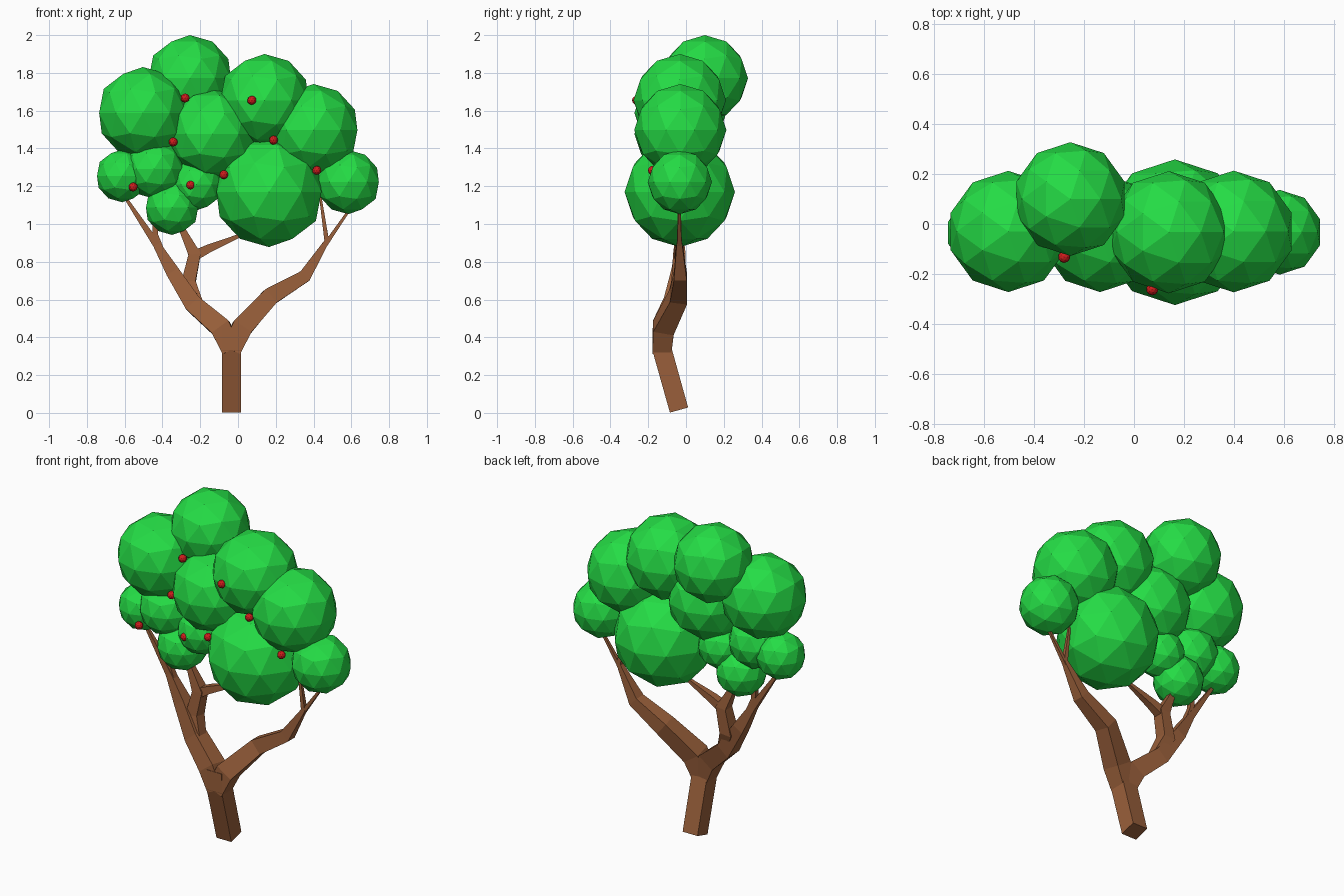
import bpy, bmesh
from mathutils import Vector, Matrix

if "Cube" in bpy.data.objects:
    bpy.data.objects.remove(bpy.data.objects["Cube"])


def material(name, rgb):
    m = bpy.data.materials.new(name)
    m.diffuse_color = (*rgb, 1)
    m.use_nodes = True
    m.node_tree.nodes["Principled BSDF"].inputs["Base Color"].default_value = m.diffuse_color
    return m


GREEN = material("leaf green", (0.018, 0.72, 0.06))
BROWN = material("bark brown", (0.32, 0.115, 0.043))
RED = material("berry red", (0.62, 0.012, 0.012))


def finish(name, bm, mat):
    bmesh.ops.recalc_face_normals(bm, faces=bm.faces)
    mesh = bpy.data.meshes.new(name)
    bm.to_mesh(mesh)
    bm.free()
    mesh.materials.append(mat)
    ob = bpy.data.objects.new(name, mesh)
    bpy.context.collection.objects.link(ob)


def ball(name, x, y, z, r, mat):
    bm = bmesh.new()
    bmesh.ops.create_icosphere(bm, subdivisions=2, radius=r,
                               matrix=Matrix.Translation((x, y, z)))
    finish(name, bm, mat)


def limb(name, path):
    """Square-section tapered tube through (x, y, z, half width) points."""
    bm = bmesh.new()
    pts = [Vector(p[:3]) for p in path]
    rings = []
    for i, p in enumerate(pts):
        t = Vector((0, 0, 0))
        if i > 0:
            t += (p - pts[i - 1]).normalized()
        if i < len(pts) - 1:
            t += (pts[i + 1] - p).normalized()
        t.normalize()
        side = Vector((0, 1, 0)).cross(t).normalized()
        back = t.cross(side)
        w = path[i][3]
        rings.append([bm.verts.new(p + side * w * a + back * w * b)
                      for a, b in ((-1, -1), (1, -1), (1, 1), (-1, 1))])
    for r0, r1 in zip(rings, rings[1:]):
        for k in range(4):
            n = (k + 1) % 4
            bm.faces.new((r0[k], r0[n], r1[n], r1[k]))
    bm.faces.new(rings[0][::-1])
    bm.faces.new(rings[-1])
    finish(name, bm, BROWN)


# Trunk and limbs
limb("trunk", [(-.035, -.037, .015, .05), (-.035, -.128, .34, .051),
               (-.035, -.128, .45, .05)])
limb("left_limb", [(-.035, -.128, .33, .05), (-.09, -.12, .45, .055),
                   (-.235, -.07, .575, .047), (-.345, -.04, .745, .036),
                   (-.43, -.035, .89, .02), (-.61, -.035, 1.16, .007)])
limb("right_limb", [(-.035, -.128, .33, .05), (.02, -.12, .45, .055),
                    (.17, -.04, .615, .046), (.355, -.03, .725, .034),
                    (.47, -.035, .91, .013), (.435, -.035, 1.15, .006)])
limb("middle_limb", [(-.21, -.075, .57, .03), (-.262, -.04, .69, .038),
                     (-.23, -.035, .84, .033), (-.29, -.035, .96, .018),
                     (-.34, -.035, 1.08, .012)])
# Twigs
limb("left_twig", [(-.40, -.035, .83, .022), (-.437, -.035, .94, .015),
                   (-.445, -.035, 1.2, .01)])
limb("middle_twig", [(-.235, -.035, .83, .028), (-.155, -.035, .87, .022),
                     (0, -.035, .935, .01), (.08, -.035, .98, .008)])
limb("right_twig", [(.462, -.035, .89, .012), (.60, -.035, 1.09, .006)])

# Leaf clusters: x, y, z, radius
clusters = [
    (-.255, .1, 1.772, .228), (-.504, -.03, 1.588, .243),
    (-.613, -.035, 1.255, .14), (-.444, -.045, 1.292, .158),
    (-.136, -.035, 1.477, .238), (.14, -.033, 1.655, .245),
    (.4, -.03, 1.497, .244), (.584, -.033, 1.222, .17),
    (.164, -.033, 1.17, .292), (-.349, -.035, 1.087, .145),
    (-.22, -.035, 1.21, .138),
]
for i, c in enumerate(clusters):
    ball(f"leaf_cluster_{i + 1}", *c, GREEN)

# Berries: x, y, z
berries = [
    (-.28, -.132, 1.667), (.073, -.262, 1.655), (-.343, -.15, 1.434),
    (.188, -.16, 1.444), (-.075, -.18, 1.261), (.417, -.178, 1.284),
    (-.555, -.16, 1.196), (-.25, -.155, 1.206),
]
for i, b in enumerate(berries):
    ball(f"berry_{i + 1}", *b, .024, RED)
